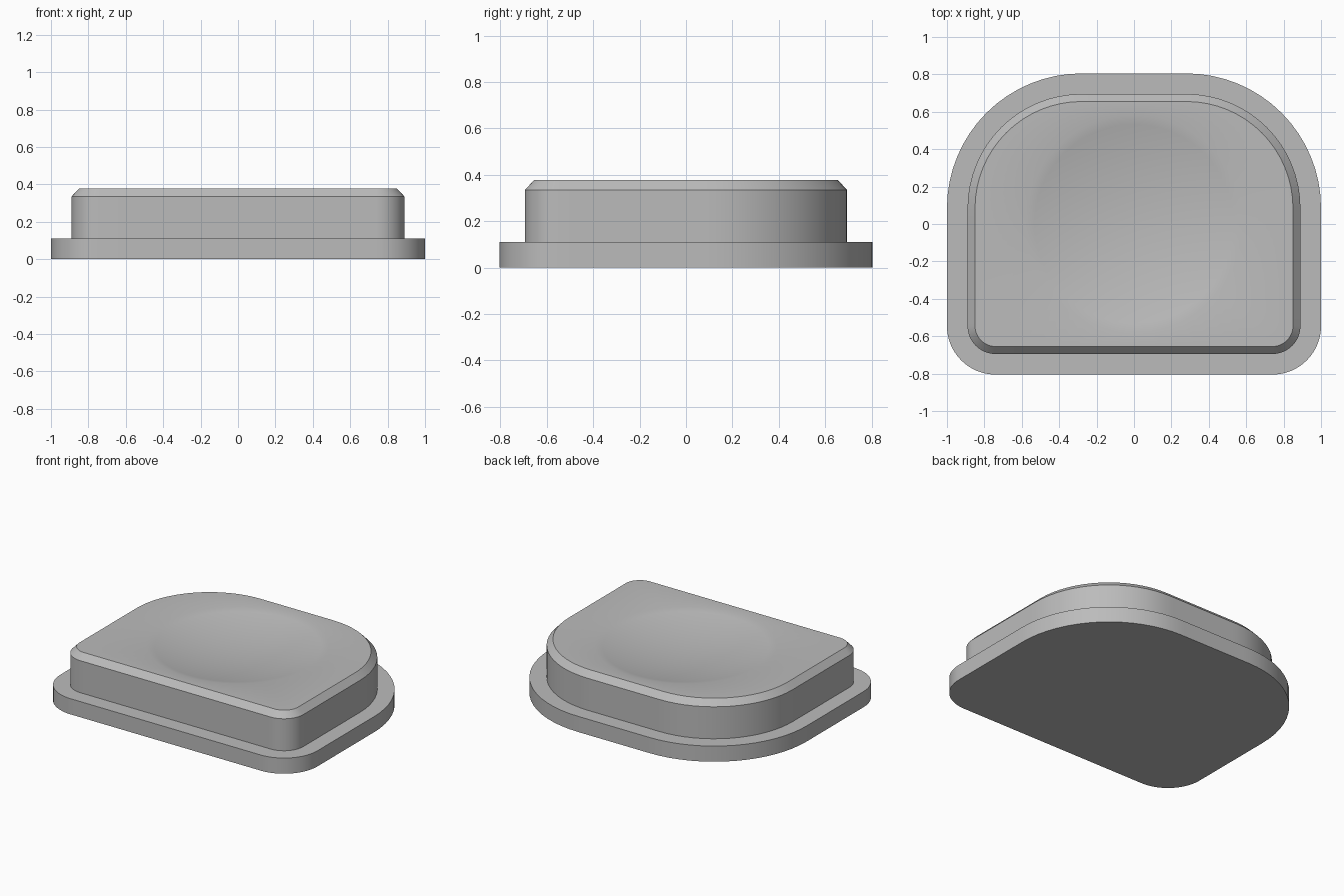
import bpy, bmesh, math
from mathutils import Vector

cube = bpy.data.objects.get("Cube")
if cube:
    bpy.data.objects.remove(cube, do_unlink=True)

grey = bpy.data.materials.new("plain_grey")
grey.use_nodes = True
colour = (0.5, 0.5, 0.5, 1)
grey.diffuse_color = colour
grey.node_tree.nodes["Principled BSDF"].inputs["Base Color"].default_value = colour

HALF_X, HALF_Y = 1.0, 0.805
FRONT_R, BACK_R = 0.26, 0.72
ARC, STRAIGHT = 16, 14


def outline(inset):
    """Rounded plan shape: small front corners, large back corners."""
    corners = []
    for sx, sy, r, start in ((1, -1, FRONT_R, -90), (1, 1, BACK_R, 0),
                             (-1, 1, BACK_R, 90), (-1, -1, FRONT_R, 180)):
        cx, cy = sx * (HALF_X - r), sy * (HALF_Y - r)
        angles = [math.radians(start + 90 * i / ARC) for i in range(ARC + 1)]
        corners.append([Vector((cx + (r - inset) * math.cos(a),
                                cy + (r - inset) * math.sin(a))) for a in angles])
    points = []
    for i, arc in enumerate(corners):
        following = corners[(i + 1) % 4][0]
        points += arc
        points += [arc[-1].lerp(following, k / STRAIGHT) for k in range(1, STRAIGHT)]
    return points


def ring(bm, points, z):
    return [bm.verts.new((p.x, p.y, z)) for p in points]


def bridge(bm, low, high):
    n = len(low)
    for i in range(n):
        j = (i + 1) % n
        bm.faces.new((low[i], low[j], high[j], high[i]))


def finish(bm, name):
    mesh = bpy.data.meshes.new(name)
    bm.normal_update()
    bm.to_mesh(mesh)
    bm.free()
    mesh.materials.append(grey)
    obj = bpy.data.objects.new(name, mesh)
    bpy.context.collection.objects.link(obj)
    bpy.ops.object.select_all(action='DESELECT')
    obj.select_set(True)
    bpy.context.view_layer.objects.active = obj
    bpy.ops.object.shade_smooth_by_angle(angle=math.radians(30))


# Base flange
bm = bmesh.new()
low, high = ring(bm, outline(0), 0), ring(bm, outline(0), 0.11)
bridge(bm, low, high)
bm.faces.new(low[::-1])
bm.faces.new(high)
finish(bm, "base_flange")

# Raised body with chamfered rim
TOP, DISH_R, DISH_DEPTH, STEPS = 0.377, 0.58, 0.065, 12
bm = bmesh.new()
rings = [ring(bm, outline(inset), z)
         for inset, z in ((0.11, 0.1), (0.11, 0.335), (0.15, TOP))]
bm.faces.new(rings[0][::-1])

# Shallow spherical dish sunk into the top
directions = [p.normalized() for p in outline(0.15)]
sphere_r = (DISH_R ** 2 + DISH_DEPTH ** 2) / (2 * DISH_DEPTH)
for k in range(STEPS, 0, -1):
    r = DISH_R * k / STEPS
    z = TOP - DISH_DEPTH + sphere_r - math.sqrt(sphere_r ** 2 - r ** 2)
    rings.append(ring(bm, [d * r for d in directions], z))
for a, b in zip(rings, rings[1:]):
    bridge(bm, a, b)
centre = bm.verts.new((0, 0, TOP - DISH_DEPTH))
last = rings[-1]
for i in range(len(last)):
    bm.faces.new((last[i], last[(i + 1) % len(last)], centre))
finish(bm, "dished_body")
